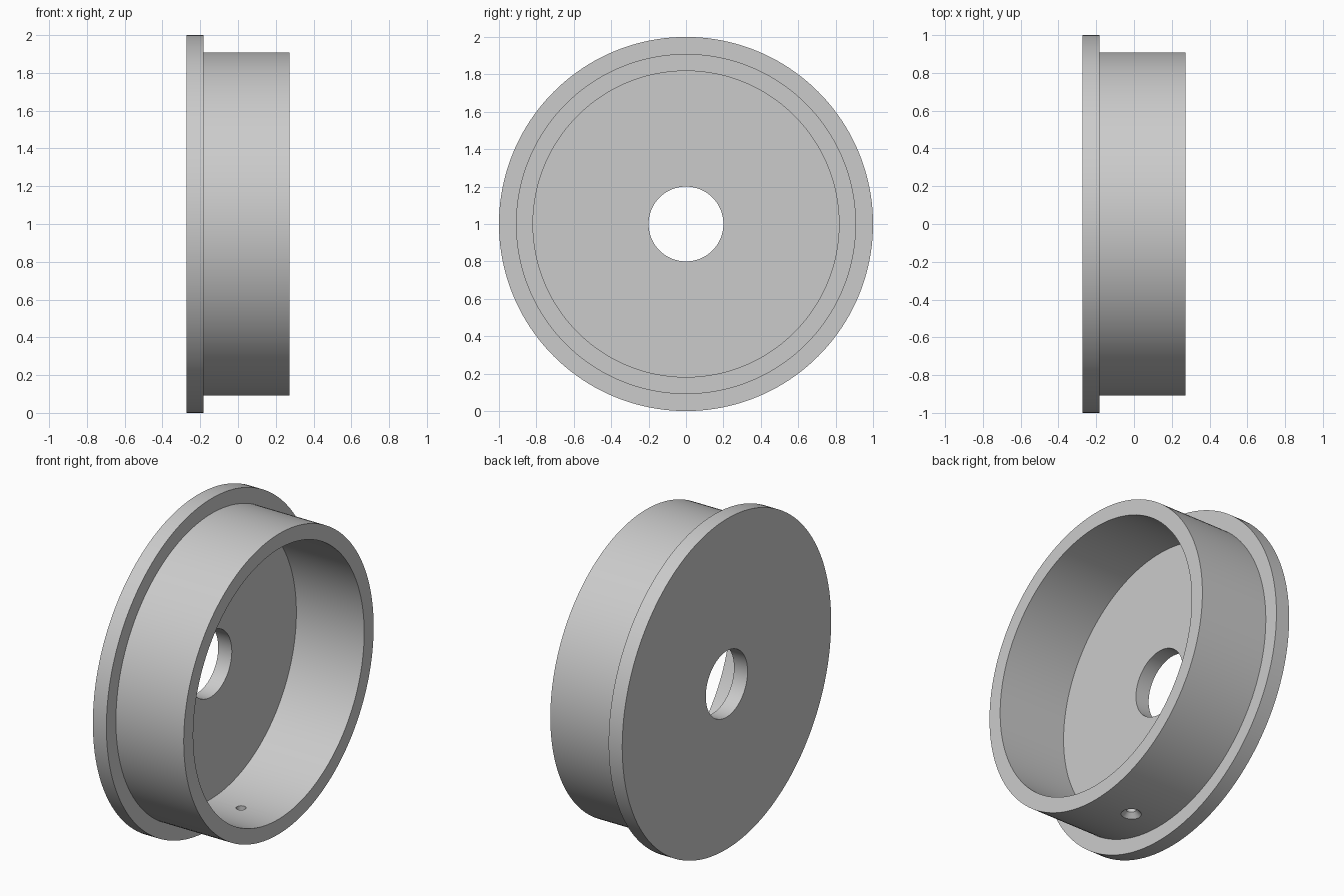
import bpy
import bmesh
import math
from mathutils import Matrix, Vector

default = bpy.data.objects.get("Cube")
if default:
    bpy.data.objects.remove(default, do_unlink=True)

# Main dimensions
HALF = 0.2727          # half of the overall width
WALL = 0.0909          # flange, floor and rim thickness
RIM = 1 - WALL         # outer radius of the rim
BORE = 0.2
SCREW_X = 0.02

grey = bpy.data.materials.new("plain grey")
grey.use_nodes = True
colour = (0.6, 0.6, 0.6, 1)
grey.diffuse_color = colour
grey.node_tree.nodes["Principled BSDF"].inputs["Base Color"].default_value = colour


def lathe(name, profile, matrix, steps):
    """Spin a closed (radius, height) profile around z, then place it."""
    bm = bmesh.new()
    rings = []
    for r, h in profile:
        if r == 0:
            rings.append([bm.verts.new((0, 0, h))] * steps)
        else:
            angles = [math.tau * i / steps for i in range(steps)]
            rings.append([bm.verts.new((r * math.cos(a), r * math.sin(a), h)) for a in angles])
    for a, b in zip(rings, rings[1:] + rings[:1]):
        for i in range(steps):
            j = (i + 1) % steps
            corners = list(dict.fromkeys((a[i], a[j], b[j], b[i])))
            if len(corners) > 2:
                bm.faces.new(corners)
    bmesh.ops.recalc_face_normals(bm, faces=bm.faces)
    bm.transform(matrix)
    mesh = bpy.data.meshes.new(name)
    bm.to_mesh(mesh)
    bm.free()
    mesh.materials.append(grey)
    obj = bpy.data.objects.new(name, mesh)
    bpy.context.collection.objects.link(obj)
    return obj


# Flanged cup: floor with bore, wide flange and hollow rim, axis along x
floor = -HALF + WALL
cup_profile = [(BORE, -HALF), (1, -HALF), (1, floor), (RIM, floor),
               (RIM, HALF), (RIM - WALL, HALF), (RIM - WALL, floor), (BORE, floor)]
to_x_axis = Matrix.Translation((0, 0, 1)) @ Matrix.Rotation(math.pi / 2, 4, "Y")
cup = lathe("flanged_cup", cup_profile, to_x_axis, 160)

# Countersunk screw hole through the bottom of the rim
hole_profile = [(0, -0.02), (0.077, -0.02), (0.028, 0.029), (0.028, 0.15), (0, 0.15)]
place = Matrix.Translation(Vector((SCREW_X, 0, WALL)))
cutter = lathe("screw_hole_cutter", hole_profile, place, 32)
cutter.hide_render = True

cut = cup.modifiers.new("screw hole", "BOOLEAN")
cut.operation = "DIFFERENCE"
cut.solver = "EXACT"
cut.object = cutter

bpy.ops.object.select_all(action="DESELECT")
cup.select_set(True)
bpy.context.view_layer.objects.active = cup
bpy.ops.object.modifier_apply(modifier=cut.name)
bpy.data.objects.remove(cutter, do_unlink=True)
bpy.ops.object.shade_smooth_by_angle(angle=math.radians(30))
